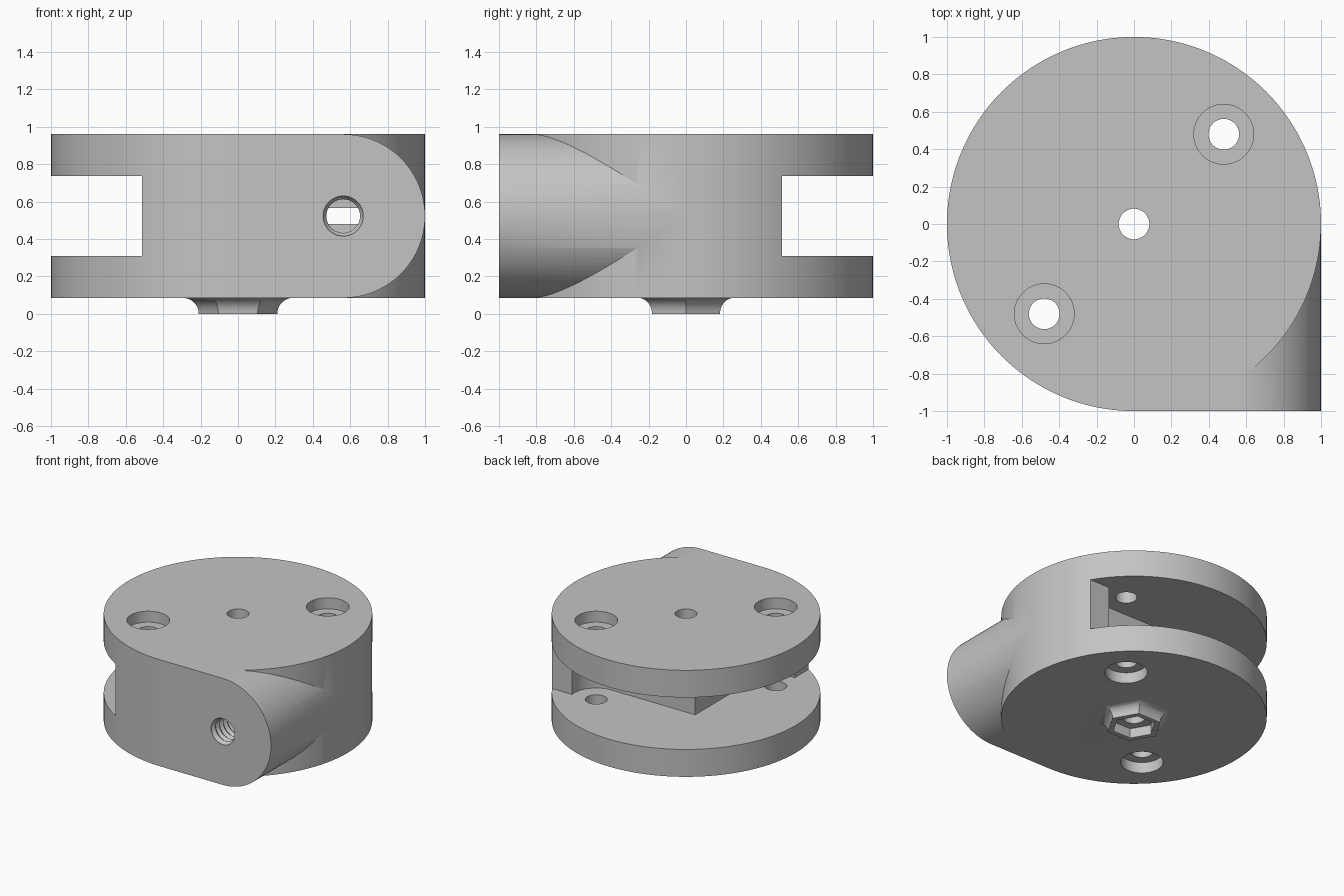
import bpy, bmesh
from math import sin, cos, pi, radians, sqrt, asin

cube = bpy.data.objects.get("Cube")
if cube:
    bpy.data.objects.remove(cube, do_unlink=True)

grey = bpy.data.materials.new("plain_grey")
grey.use_nodes = True
grey.diffuse_color = (0.55, 0.55, 0.55, 1)
grey.node_tree.nodes["Principled BSDF"].inputs["Base Color"].default_value = (0.55, 0.55, 0.55, 1)

BOTTOM, TOP = 0.085, 0.96
MID = (BOTTOM + TOP) / 2
HALF = (TOP - BOTTOM) / 2


def loft(name, rings):
    """Closed solid through equal-length rings of points."""
    bm = bmesh.new()
    loops = [[bm.verts.new(p) for p in ring] for ring in rings]
    n = len(loops[0])
    for a, b in zip(loops, loops[1:]):
        for i in range(n):
            j = (i + 1) % n
            bm.faces.new((a[i], a[j], b[j], b[i]))
    bm.faces.new(loops[0])
    bm.faces.new(loops[-1])
    bmesh.ops.recalc_face_normals(bm, faces=bm.faces)
    mesh = bpy.data.meshes.new(name)
    bm.to_mesh(mesh)
    bm.free()
    mesh.materials.append(grey)
    obj = bpy.data.objects.new(name, mesh)
    bpy.context.collection.objects.link(obj)
    return obj


def arc(cx, cy, r, start, end, n):
    return [(cx + r * cos(start + (end - start) * i / n),
             cy + r * sin(start + (end - start) * i / n)) for i in range(n + 1)]


def circle(r, n, cx=0.0, cy=0.0):
    return arc(cx, cy, r, 0, 2 * pi, n)[:-1]


def turned(name, profile, n, cx=0.0, cy=0.0):
    """Upright turned solid from (radius, height) pairs."""
    return loft(name, [[(x, y, z) for x, y in circle(r, n, cx, cy)] for r, z in profile])


def upright(name, outline, z0, z1):
    return loft(name, [[(x, y, z) for x, y in outline] for z in (z0, z1)])


def combine(target, tool, operation):
    mod = target.modifiers.new(operation, "BOOLEAN")
    mod.operation = operation
    mod.solver = "EXACT"
    mod.object = tool
    bpy.ops.object.select_all(action="DESELECT")
    bpy.context.view_layer.objects.active = target
    target.select_set(True)
    bpy.ops.object.modifier_apply(modifier=mod.name)
    bpy.data.objects.remove(tool, do_unlink=True)


# Round body
body = turned("hinge_body", [(1, BOTTOM), (1, TOP)], 160)

# Round-sided lobe reaching the front right corner
lobe_outline = [(0, TOP), (0, BOTTOM)] + arc(1 - HALF, MID, HALF, -pi / 2, pi / 2, 48)
lobe = loft("lobe", [[(x, y, z) for x, z in lobe_outline] for y in (-1, -0.02)])
combine(body, lobe, "UNION")

# Six-sided boss with a hollow flare under the body
flare = [(0.295 - BOTTOM * cos(a), BOTTOM * sin(a)) for a in [pi / 2 * i / 10 for i in range(11)]]
combine(body, turned("boss", flare + [(0.295, 0.12)], 6), "UNION")

# Corner slot, mirrored about the diagonal, rounded around both pins
PIN, CLEAR, EDGE = 0.48, 0.2, 0.512
start = -pi / 2 - asin((EDGE - PIN) / CLEAR)
half = [(-EDGE, -1.2)] + arc(-PIN, -PIN, CLEAR, start, 0, 20)
corner = [(PIN * -1 + CLEAR, PIN - CLEAR)]
other = [(-y, -x) for x, y in reversed(half)]
slot = half + corner + other + [(1.2, 1.2), (-1.2, 1.2), (-1.2, -1.2)]
combine(body, upright("slot_cutter", slot, 0.31, 0.737), "DIFFERENCE")

# Pin holes with a counterbore at both ends
for s in (1, -1):
    bore = [(0.16, 0), (0.16, BOTTOM + 0.09), (0.082, BOTTOM + 0.09),
            (0.082, TOP - 0.09), (0.16, TOP - 0.09), (0.16, 1.1)]
    combine(body, turned("pin_cutter", bore, 48, s * PIN, s * PIN), "DIFFERENCE")

# Centre hole with a six-sided nut pocket
combine(body, turned("centre_cutter", [(0.082, -0.1), (0.082, 1.1)], 48), "DIFFERENCE")
combine(body, turned("nut_cutter", [(0.165, -0.1), (0.165, 0.08)], 6), "DIFFERENCE")

# Threaded hole in the lobe, ending in a flat slit
HOLE_X = 1 - HALF
thread = [(0.107, -1.1), (0.107, -0.99)]
thread += [(0.107 if i % 2 else 0.09, -0.965 + 0.025 * i) for i in range(24)]
screw = loft("thread_cutter", [[(x, y, z) for x, z in circle(r, 40, HOLE_X, MID)] for r, y in thread])
combine(body, screw, "DIFFERENCE")
slit = [(HOLE_X - 0.105, -0.45), (HOLE_X + 0.105, -0.45), (HOLE_X + 0.105, 0.5), (HOLE_X - 0.105, 0.5)]
combine(body, upright("slit_cutter", slit, MID - 0.042, MID + 0.042), "DIFFERENCE")

bpy.ops.object.shade_smooth_by_angle(angle=radians(28))
